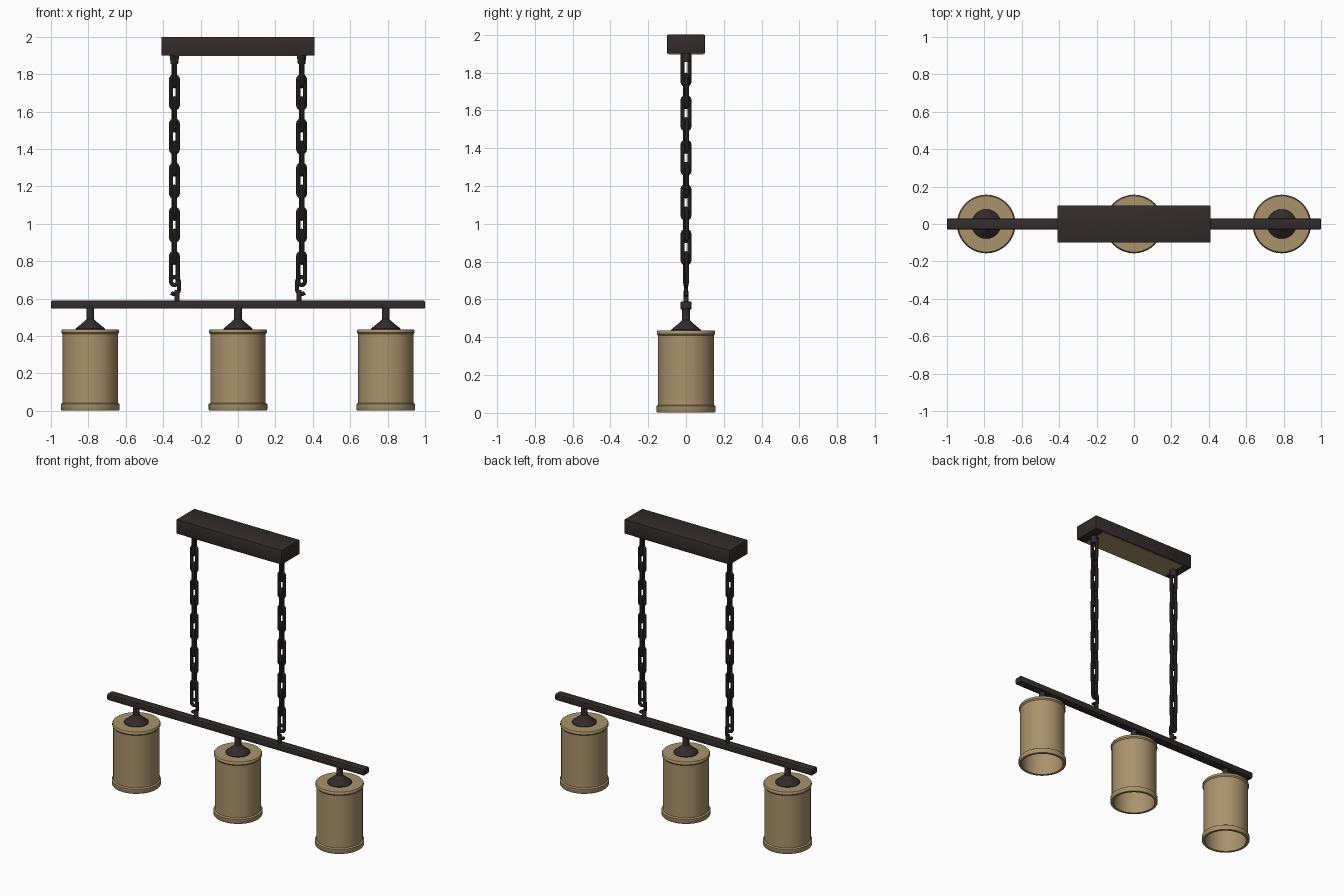
import bpy, bmesh, math
from mathutils import Vector

if "Cube" in bpy.data.objects:
    bpy.data.objects.remove(bpy.data.objects["Cube"])


def material(name, rgb):
    m = bpy.data.materials.new(name)
    m.diffuse_color = (*rgb, 1)
    m.use_nodes = True
    m.node_tree.nodes["Principled BSDF"].inputs["Base Color"].default_value = m.diffuse_color
    return m


BRONZE = material("dark bronze", (0.033, 0.025, 0.025))
TAN = material("warm tan", (0.40, 0.29, 0.15))


def finish(name, bm, mat, smooth=True):
    bmesh.ops.recalc_face_normals(bm, faces=bm.faces)
    mesh = bpy.data.meshes.new(name)
    bm.to_mesh(mesh)
    bm.free()
    mesh.materials.append(mat)
    ob = bpy.data.objects.new(name, mesh)
    bpy.context.collection.objects.link(ob)
    if smooth:
        bpy.ops.object.select_all(action='DESELECT')
        ob.select_set(True)
        bpy.context.view_layer.objects.active = ob
        bpy.ops.object.shade_smooth_by_angle(angle=math.radians(35))
    return ob


def box(name, lo, hi, mat, bevel=0.0):
    bm = bmesh.new()
    bmesh.ops.create_cube(bm, size=1)
    for v in bm.verts:
        v.co = [(a + b) / 2 + c * (b - a) for a, b, c in zip(lo, hi, v.co)]
    if bevel:
        bmesh.ops.bevel(bm, geom=bm.edges[:], offset=bevel, segments=2,
                        affect='EDGES', profile=0.5)
    return finish(name, bm, mat)


def lathe(name, profile, x, mat, sides=40):
    bm = bmesh.new()
    verts = [bm.verts.new((x + r, 0, z)) for r, z in profile]
    edges = [bm.edges.new(p) for p in zip(verts, verts[1:])]
    bmesh.ops.spin(bm, geom=verts + edges, cent=(x, 0, 0), axis=(0, 0, 1),
                   angle=2 * math.pi, steps=sides)
    bmesh.ops.remove_doubles(bm, verts=bm.verts, dist=1e-5)
    return finish(name, bm, mat)


def tube(bm, path, radius, closed, sides=8):
    """Sweep a round wire along a path."""
    n, rings = len(path), []
    flat = (path[1] - path[0]).cross(path[n // 3] - path[0]).normalized()
    for i, p in enumerate(path):
        a = path[i - 1] if closed or i else p
        b = path[(i + 1) % n] if closed or i < n - 1 else p
        side = (b - a).normalized().cross(flat)
        rings.append([bm.verts.new(p + radius * (math.cos(t) * side + math.sin(t) * flat))
                      for t in (2 * math.pi * k / sides for k in range(sides))])
    for i in range(n if closed else n - 1):
        r, s = rings[i], rings[(i + 1) % n]
        for k in range(sides):
            j = (k + 1) % sides
            bm.faces.new((r[k], r[j], s[j], s[k]))
    if not closed:
        bm.faces.new(rings[0])
        bm.faces.new(rings[-1])


def arc(x, z, angle, half_w, half_h, start, end, steps):
    """Stadium-shaped path standing upright, turned about z."""
    pts = []
    for i in range(steps):
        t = math.radians(start + (end - start) * i / steps)
        u = half_w * math.cos(t)
        w = half_w * math.sin(t) + math.copysign(half_h - half_w, math.sin(t))
        pts.append(Vector((x + u * math.cos(angle), u * math.sin(angle), z + w)))
    return pts


# Ceiling canopy with a tan underside panel
box("ceiling_canopy", (-0.41, -0.10, 1.90), (0.41, 0.10, 2.0), BRONZE, 0.004)
box("canopy_underside", (-0.34, -0.092, 1.896), (0.34, 0.092, 1.901), TAN)

# Horizontal bar
box("crossbar", (-1.0, -0.03, 0.546), (1.0, 0.03, 0.59), BRONZE, 0.008)

# Hanging chains: alternating long links, an open hook and a mounting post
for label, x in (("left", -0.34), ("right", 0.34)):
    bm = bmesh.new()
    count, low, high = 10, 0.70, 1.88
    pitch = (high - low) / count
    for i in range(count):
        turn = math.pi / 2 * (i % 2) + 0.2
        tube(bm, arc(x, low + pitch * (i + 0.5), turn, 0.0185, pitch / 2 + 0.027,
                     9, 369, 20), 0.0115, True)
    finish(label + "_chain", bm, BRONZE)

    bm = bmesh.new()
    s = 1 if x < 0 else -1
    tube(bm, arc(x, 0.67, 0 if s < 0 else math.pi, 0.024, 0.045, 50, 330, 18),
         0.011, False)
    finish(label + "_hook", bm, BRONZE)
    lathe(label + "_bar_post", [(0, 0.585), (0.014, 0.585), (0.014, 0.645), (0, 0.645)],
          x + 0.014 * s, BRONZE, 12)
    lathe(label + "_canopy_post", [(0, 1.855), (0.02, 1.855), (0.026, 1.905), (0, 1.905)],
          x, BRONZE, 16)

# Three lamps: hollow shade with rims, flared holder and stem
SHADE = [(0, 0.436), (0.150, 0.436), (0.154, 0.430), (0.154, 0.418), (0.148, 0.410),
         (0.148, 0.042), (0.157, 0.036), (0.157, 0.008), (0.154, 0.003), (0.137, 0.003),
         (0.137, 0.425), (0, 0.425)]
HOLDER = [(0, 0.430), (0.080, 0.430), (0.078, 0.440), (0.032, 0.478), (0.021, 0.490),
          (0.021, 0.550), (0, 0.550)]
for label, x in (("left", -0.79), ("middle", 0.0), ("right", 0.79)):
    lathe(label + "_shade", SHADE, x, TAN)
    lathe(label + "_holder", HOLDER, x, BRONZE, 24)
